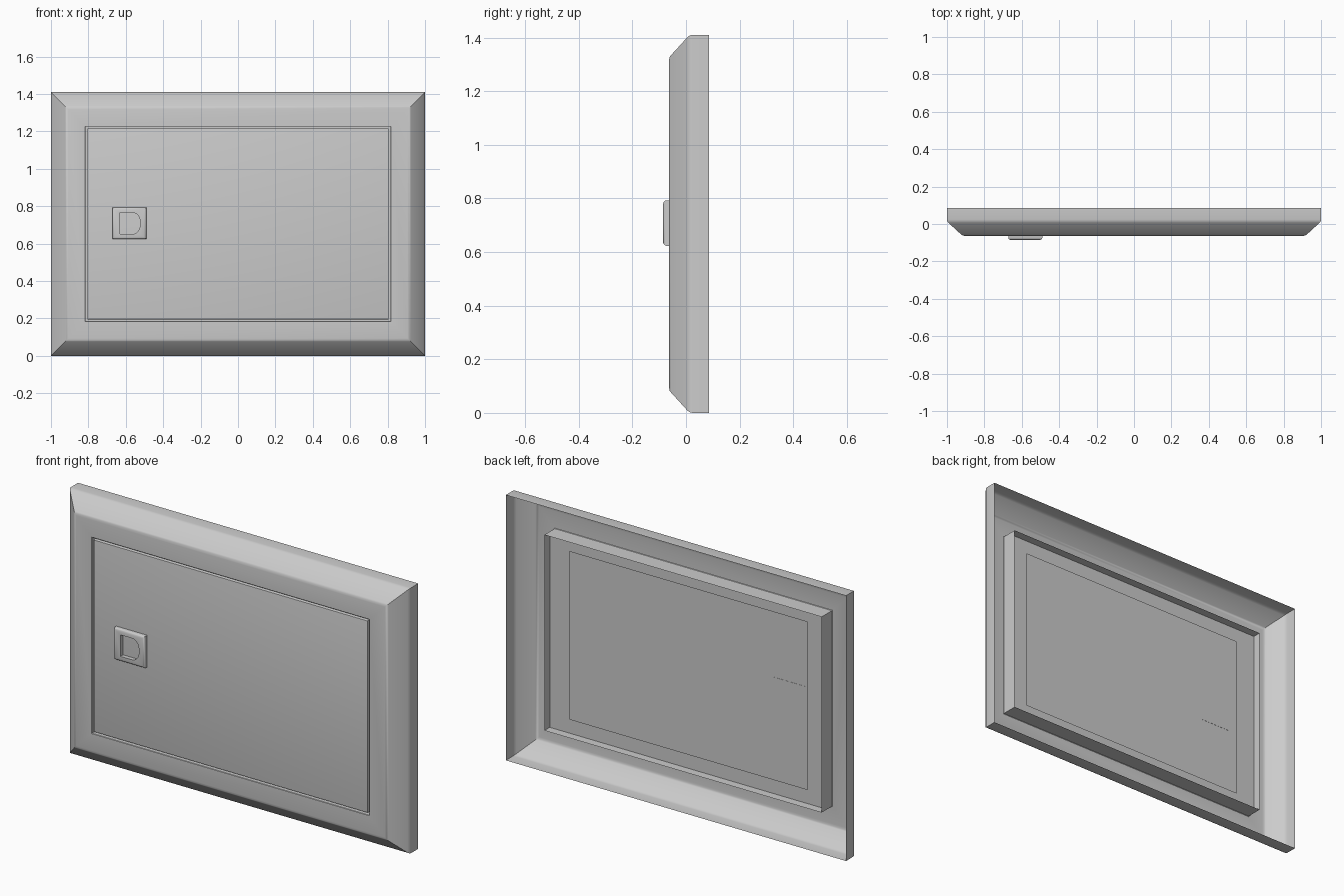
import bpy, bmesh, math

if "Cube" in bpy.data.objects:
    bpy.data.objects.remove(bpy.data.objects["Cube"])


def finish(name, bm):
    me = bpy.data.meshes.new(name)
    bm.to_mesh(me)
    bm.free()
    ob = bpy.data.objects.new(name, me)
    bpy.context.collection.objects.link(ob)
    return ob


def activate(ob):
    bpy.ops.object.select_all(action='DESELECT')
    ob.select_set(True)
    bpy.context.view_layer.objects.active = ob


def smooth(ob):
    activate(ob)
    bpy.ops.object.shade_smooth_by_angle(angle=math.radians(32))


def rect_sweep(name, box, profile, front=False, back=False):
    """Mitred rectangular rings; each profile point is (x inset, z inset, y)."""
    x0, x1, z0, z1 = box
    bm = bmesh.new()
    rings = []
    for ix, iz, y in profile:
        pts = [(x0 + ix, z0 + iz), (x1 - ix, z0 + iz), (x1 - ix, z1 - iz), (x0 + ix, z1 - iz)]
        rings.append([bm.verts.new((x, y, z)) for x, z in pts])
    for a, b in zip(rings, rings[1:]):
        for j in range(4):
            k = (j + 1) % 4
            bm.faces.new((a[j], a[k], b[k], b[j]))
    if front:
        bm.faces.new(rings[-1])
    if back:
        bm.faces.new(rings[0][::-1])
    return finish(name, bm)


def even(points):
    return [(d, d, y) for d, y in points]


# Outer frame shell: side wall, soft chamfer, front face, return wall into opening
frame = rect_sweep("frame", (-1, 1, 0, 1.41), even([
    (0, 0.085), (0, 0.024), (0.002, 0.015), (0.008, 0.006),
    (0.076, -0.056), (0.083, -0.061), (0.093, -0.063),
    (0.183, -0.063), (0.185, -0.061), (0.185, 0.025)]))
smooth(frame)

# Inner stop flange behind the door
rect_sweep("door_stop", (-0.815, 0.815, 0.185, 1.225),
           [(0, 0, -0.02), (0.115, 0.075, -0.02)])

# Door panel with softened front edges
door = rect_sweep("door", (-0.805, 0.805, 0.195, 1.216), even([
    (0, -0.04), (0, -0.059), (0.0015, -0.062), (0.005, -0.063)]), True, True)
smooth(door)

# Latch plate with rounded front edge
latch = rect_sweep("latch", (-0.672, -0.49, 0.623, 0.793), even([
    (0, -0.039), (0, -0.073), (0.002, -0.079), (0.006, -0.083), (0.012, -0.085)]), True, True)

# D-shaped finger recess cut into the latch
outline = [(-0.630, 0.652), (-0.572, 0.652)]
cx, cz, r = -0.567, 0.708, 0.045
outline = [(-0.631, 0.765), (-0.631, 0.651)]
for i in range(17):
    t = math.radians(-90 + 180 * i / 16)
    outline.append((cx + r * math.copysign(abs(math.cos(t)) ** 0.8, math.cos(t)),
                    cz + 0.057 * math.sin(t)))
bm = bmesh.new()
lower = [bm.verts.new((x, -0.045, z)) for x, z in outline]
upper = [bm.verts.new((x, -0.12, z)) for x, z in outline]
bm.faces.new(lower)
bm.faces.new(upper)
for j in range(len(outline)):
    k = (j + 1) % len(outline)
    bm.faces.new((lower[j], lower[k], upper[k], upper[j]))
bmesh.ops.recalc_face_normals(bm, faces=bm.faces[:])
cutter = finish("recess_cutter", bm)
cutter.hide_render = True

mod = latch.modifiers.new("recess", 'BOOLEAN')
mod.operation = 'DIFFERENCE'
mod.solver = 'EXACT'
mod.object = cutter
activate(latch)
bpy.ops.object.modifier_apply(modifier=mod.name)
bpy.data.objects.remove(cutter)
smooth(latch)
